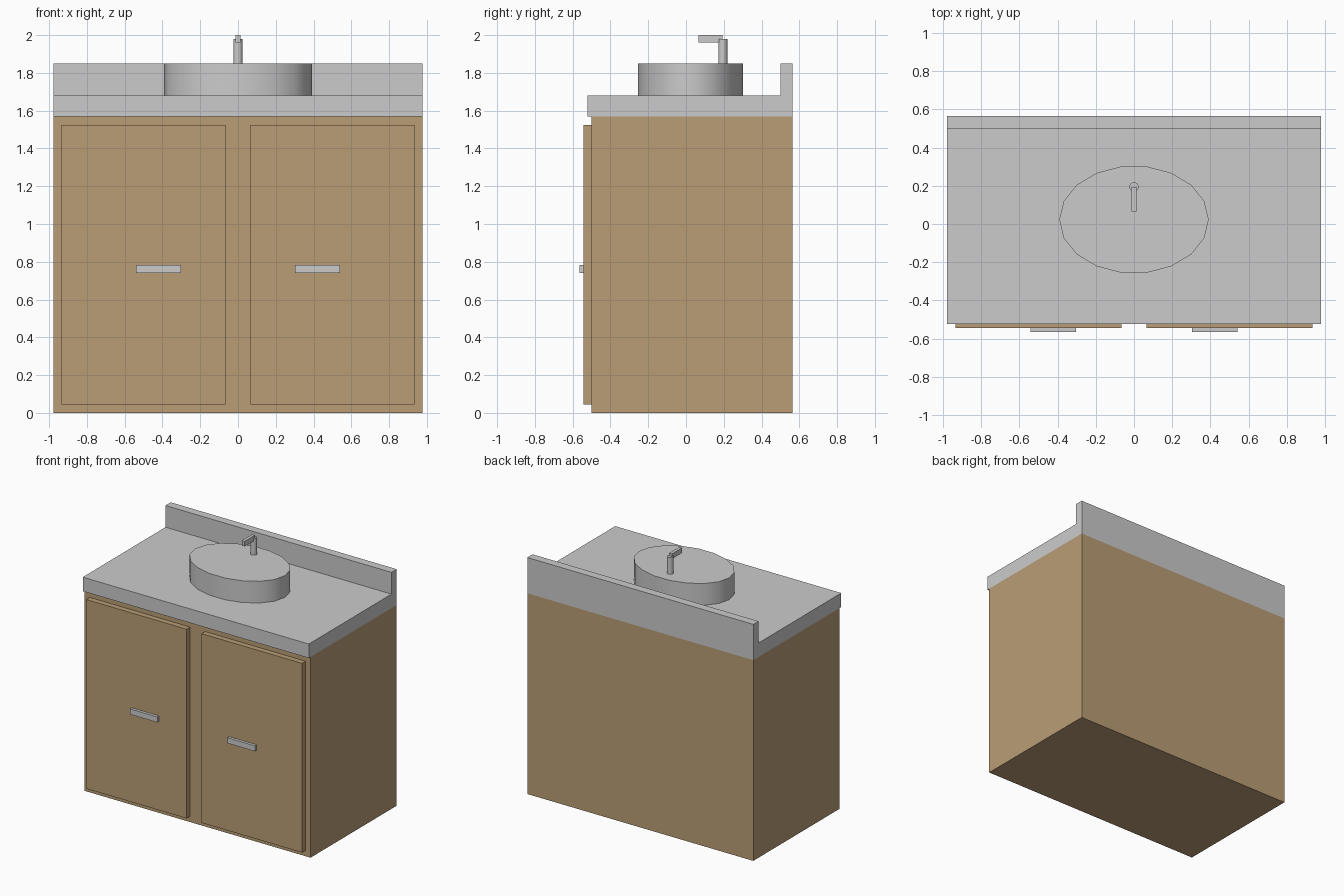
import bpy
import bmesh
import math

if "Cube" in bpy.data.objects:
    bpy.data.objects.remove(bpy.data.objects["Cube"])


def material(name, rgb):
    m = bpy.data.materials.new(name)
    m.diffuse_color = (*rgb, 1)
    m.use_nodes = True
    m.node_tree.nodes["Principled BSDF"].inputs["Base Color"].default_value = m.diffuse_color
    return m


wood = material("wood", (0.49, 0.34, 0.18))
metal = material("metal", (0.6, 0.6, 0.63))


def box(name, x, y, z, mat=None):
    """Box from (min, max) ranges on each axis."""
    bpy.ops.mesh.primitive_cube_add(size=1, location=[sum(r) / 2 for r in (x, y, z)])
    ob = bpy.context.object
    ob.name = name
    ob.scale = [r[1] - r[0] for r in (x, y, z)]
    bpy.ops.object.transform_apply(location=False, rotation=False, scale=True)
    if mat:
        ob.data.materials.append(mat)
    return ob


def cylinder(name, sides, rx, ry, y, z, mat=None):
    """Upright elliptical cylinder on x = 0, with a vertex on the +x axis."""
    bpy.ops.mesh.primitive_cylinder_add(vertices=sides, radius=1, depth=z[1] - z[0],
                                        location=(0, y, sum(z) / 2),
                                        rotation=(0, 0, math.pi / 2))
    bpy.ops.object.transform_apply(location=False, rotation=True, scale=False)
    ob = bpy.context.object
    ob.name = name
    ob.scale = (rx, ry, 1)
    bpy.ops.object.transform_apply(location=False, rotation=False, scale=True)
    bpy.ops.object.shade_smooth_by_angle(angle=math.radians(40))
    if mat:
        ob.data.materials.append(mat)
    return ob


W = 0.978      # half width
BACK = 0.565   # back plane

# Cabinet body
box("cabinet", (-W, W), (-0.50, BACK), (0, 1.57), wood)

# Doors and handles, one pair per side
for side, s in (("left", -1), ("right", 1)):
    box(side + "_door", sorted((s * 0.065, s * 0.934)), (-0.543, -0.50), (0.045, 1.525), wood)
    box(side + "_handle", sorted((s * 0.303, s * 0.541)), (-0.565, -0.543), (0.74, 0.783), metal)

# Countertop with backsplash: one L-shaped profile extruded along x
profile = [(-0.522, 1.57), (BACK, 1.57), (BACK, 1.85),
           (0.50, 1.85), (0.50, 1.68), (-0.522, 1.68)]
bm = bmesh.new()
face = bm.faces.new([bm.verts.new((-W, y, z)) for y, z in profile])
ext = bmesh.ops.extrude_face_region(bm, geom=[face])
bmesh.ops.translate(bm, vec=(2 * W, 0, 0),
                    verts=[g for g in ext["geom"] if isinstance(g, bmesh.types.BMVert)])
bmesh.ops.recalc_face_normals(bm, faces=bm.faces)
mesh = bpy.data.meshes.new("countertop")
bm.to_mesh(mesh)
bm.free()
bpy.context.collection.objects.link(bpy.data.objects.new("countertop", mesh))

# Oval basin
cylinder("basin", 18, 0.391, 0.282, 0.023, (1.68, 1.85))

# Tap post and spout
cylinder("tap_post", 16, 0.024, 0.024, 0.195, (1.85, 1.98), metal)
box("tap_spout", (-0.012, 0.012), (0.065, 0.193), (1.96, 2.0), metal)
